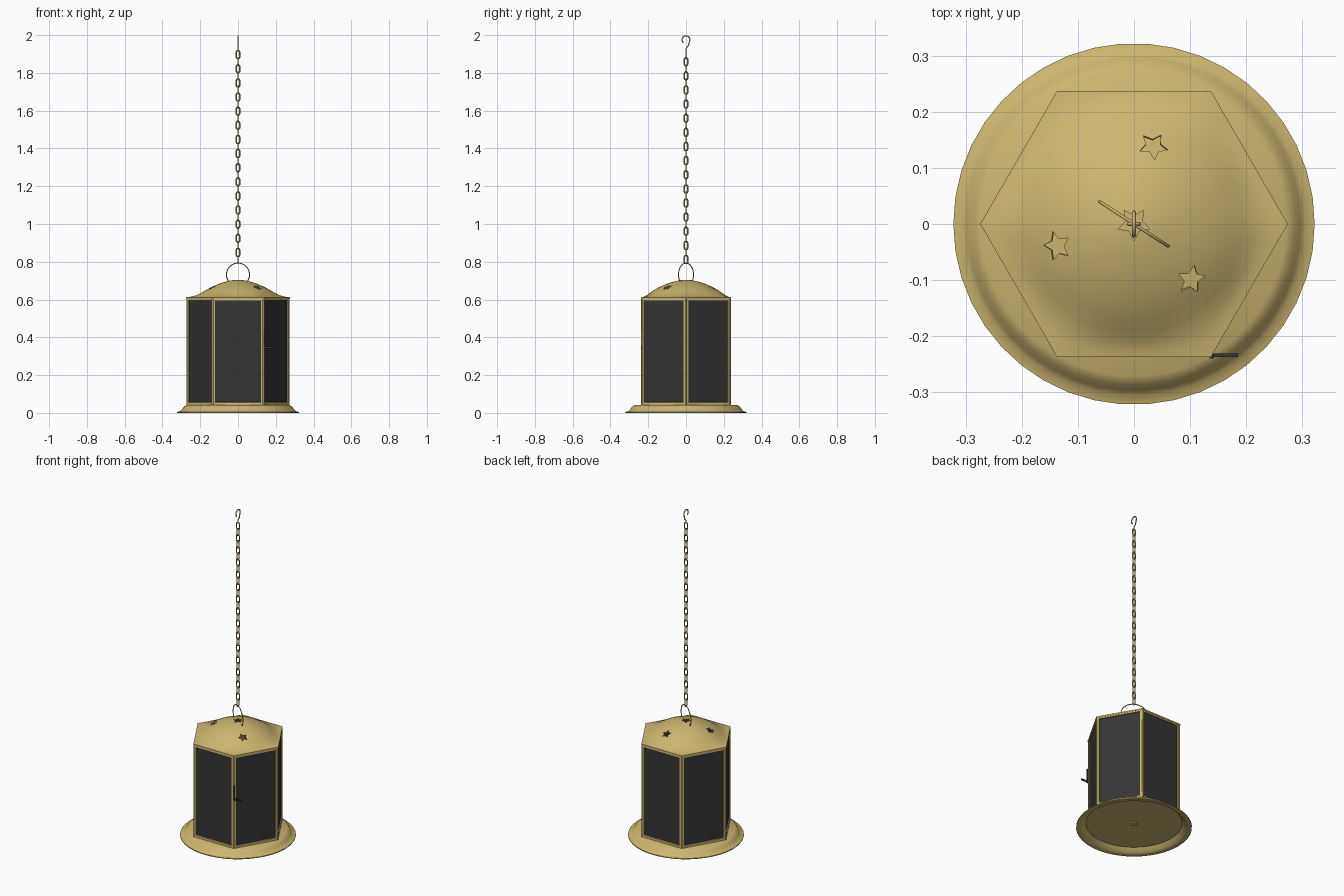
import bpy, bmesh, math
from math import sin, cos, pi, radians
from mathutils import Matrix, Vector

cube = bpy.data.objects.get("Cube")
if cube:
    bpy.data.objects.remove(cube, do_unlink=True)


def material(name, rgb):
    m = bpy.data.materials.new(name)
    m.use_nodes = True
    m.diffuse_color = (*rgb, 1)
    m.node_tree.nodes["Principled BSDF"].inputs["Base Color"].default_value = (*rgb, 1)
    return m


BRASS = material("brass", (0.60, 0.47, 0.16))
GLASS = material("dark glass", (0.036, 0.036, 0.036))


def add_object(name, data, *mats):
    for m in mats:
        data.materials.append(m)
    ob = bpy.data.objects.new(name, data)
    bpy.context.collection.objects.link(ob)
    return ob


def mesh_object(name, bm, *mats):
    bmesh.ops.recalc_face_normals(bm, faces=bm.faces)
    me = bpy.data.meshes.new(name)
    bm.to_mesh(me)
    bm.free()
    return add_object(name, me, *mats)


def activate(ob):
    bpy.ops.object.select_all(action="DESELECT")
    ob.select_set(True)
    bpy.context.view_layer.objects.active = ob


def smooth(ob, angle=30):
    activate(ob)
    bpy.ops.object.shade_smooth_by_angle(angle=radians(angle))


def apply_modifier(ob, kind, **settings):
    mod = ob.modifiers.new(kind.title(), kind)
    for key, value in settings.items():
        setattr(mod, key, value)
    activate(ob)
    bpy.ops.object.modifier_apply(modifier=mod.name)


def loft(rows, segs):
    """Rows of (radius, z, hexagonality); a zero radius closes the form."""
    bm = bmesh.new()
    rings = []
    for r, z, h in rows:
        ring = []
        for i in range(segs):
            a = 2 * pi * i / segs
            hexagon = cos(pi / 6) / cos(a % (pi / 3) - pi / 6)
            k = r * (1 - h + h * hexagon)
            ring.append(bm.verts.new((k * cos(a), k * sin(a), z)))
        rings.append(ring)
    for low, high in zip(rings, rings[1:]):
        for i in range(segs):
            j = (i + 1) % segs
            bm.faces.new((low[i], low[j], high[j], high[i]))
    bmesh.ops.remove_doubles(bm, verts=bm.verts, dist=1e-5)
    return bm


def wire(name, points, radius, cyclic=False):
    cu = bpy.data.curves.new(name, "CURVE")
    cu.dimensions = "3D"
    cu.bevel_depth = radius
    cu.bevel_resolution = 1
    cu.use_fill_caps = True
    sp = cu.splines.new("POLY")
    sp.points.add(len(points) - 1)
    for p, co in zip(sp.points, points):
        p.co = (*co, 1)
    sp.use_cyclic_u = cyclic
    sp.use_smooth = True
    cu.materials.append(BRASS)
    return cu


# Flared base tray, hollow underneath
tray = [(0, 0.028, 0), (0.02, 0.028, 0), (0.268, 0.028, 0), (0.29, 0.004, 0),
        (0.302, 0, 0), (0.322, 0, 0), (0.322, 0.005, 0), (0.306, 0.009, 0),
        (0.297, 0.018, 0), (0.287, 0.032, 0), (0.272, 0.042, 0), (0, 0.042, 0)]
smooth(mesh_object("base_tray", loft(tray, 42), BRASS), 35)
smooth(mesh_object("base_screw", loft([(0, 0.022, 0), (0.018, 0.022, 0), (0.02, 0.028, 0)], 12), BRASS))

# Six-sided body with framed, slightly recessed panes
bm = loft([(0.272, 0.042, 1), (0.272, 0.61, 1)], 6)
bmesh.ops.recalc_face_normals(bm, faces=bm.faces)
panes = list(bm.faces)
bmesh.ops.inset_individual(bm, faces=panes, thickness=0.02, depth=0)
bmesh.ops.inset_individual(bm, faces=panes, thickness=0.001, depth=-0.006)
for f in panes:
    f.material_index = 1
body = mesh_object("lantern_body", bm, BRASS, GLASS)

# Thin mouldings along the corners
for i in range(6):
    a = i * pi / 3
    bm = bmesh.new()
    bmesh.ops.create_cone(bm, cap_ends=True, segments=8, radius1=0.005, radius2=0.005, depth=0.566)
    post = mesh_object(f"corner_post_{i + 1}", bm, BRASS)
    post.location = (0.268 * cos(a), 0.268 * sin(a), 0.327)
    smooth(post, 50)

# Domed roof blending from hexagon to circle
dome = [(0.274, 0.604, 1), (0.274, 0.612, 1), (0.25, 0.615, 0.75), (0.222, 0.622, 0.4),
        (0.195, 0.635, 0.15), (0.17, 0.65, 0), (0.145, 0.664, 0), (0.115, 0.678, 0),
        (0.085, 0.689, 0), (0.06, 0.696, 0), (0.04, 0.701, 0), (0.015, 0.704, 0), (0, 0.704, 0)]
roof = mesh_object("domed_roof", loft(dome, 48), BRASS)
apply_modifier(roof, "SOLIDIFY", thickness=0.005, offset=-1)


def star_cutter(matrix, radius):
    bm = bmesh.new()
    outline = []
    for i in range(10):
        r = radius if i % 2 == 0 else radius * 0.5
        a = i * pi / 5 - pi / 2
        outline.append(bm.verts.new((r * cos(a), r * sin(a), -0.025)))
    face = bm.faces.new(outline)
    new = bmesh.ops.extrude_face_region(bm, geom=[face])["geom"]
    bmesh.ops.translate(bm, vec=(0, 0, 0.05), verts=[v for v in new if isinstance(v, bmesh.types.BMVert)])
    bmesh.ops.transform(bm, matrix=matrix, verts=bm.verts)
    return mesh_object("star_cutter", bm)


# Star-shaped vents: three around the dome and one at the crown
places = [(Matrix.Translation((0, 0, 0.704)), 0.03)]
for angle in (76, 196, -44):
    a = radians(angle)
    places.append((Matrix.Translation((0.143 * cos(a), 0.143 * sin(a), 0.664))
                   @ Matrix.Rotation(a, 4, "Z") @ Matrix.Rotation(radians(27), 4, "Y"), 0.027))
for matrix, radius in places:
    cutter = star_cutter(matrix, radius)
    cutter.hide_render = True
    apply_modifier(roof, "BOOLEAN", operation="DIFFERENCE", solver="EXACT", object=cutter)
    bpy.data.objects.remove(cutter, do_unlink=True)
smooth(roof, 30)

# Wire bail over the crown
turn = Matrix.Rotation(radians(-33), 3, "Z")
arc = [radians(-35 + 250 * i / 24) for i in range(25)]
bail = [turn @ Vector((0.073 * cos(a), 0, 0.732 + 0.061 * sin(a))) for a in arc]
add_object("bail_handle", wire("bail_handle", bail, 0.0028))

# Chain of alternating oval links
PITCH, HALF = 0.0374, 0.0095
oval = []
for i in range(16):
    a = 2 * pi * (i + 0.5) / 16
    oval.append((HALF * cos(a), 0, HALF * sin(a) + math.copysign(0.0128, sin(a))))
link = wire("chain_link", oval, 0.0034, cyclic=True)
for i in range(30):
    ob = add_object(f"chain_link_{i + 1}", link)
    ob.location.z = 0.812 + i * PITCH
    ob.rotation_euler.z = 0 if i % 2 else pi / 2

# Open hook at the top
hook = [(0, 0, 1.912), (0, 0, 1.93), (0, 0.012, 1.943)]
for i in range(13):
    a = radians(-30 + 260 * i / 12)
    hook.append((0, 0.021 * cos(a), 1.9755 + 0.021 * sin(a)))
add_object("top_hook", wire("top_hook", hook, 0.0035))


def box(name, size, location, mat):
    bm = bmesh.new()
    bmesh.ops.create_cube(bm, size=1)
    bmesh.ops.scale(bm, vec=size, verts=bm.verts)
    ob = mesh_object(name, bm, mat)
    ob.location = location
    return ob


# Door latch on the front left corner
box("latch_plate", (0.008, 0.005, 0.09), (0.139, -0.237, 0.385), GLASS)
box("latch_lever", (0.048, 0.006, 0.01), (0.161, -0.234, 0.346), GLASS)
